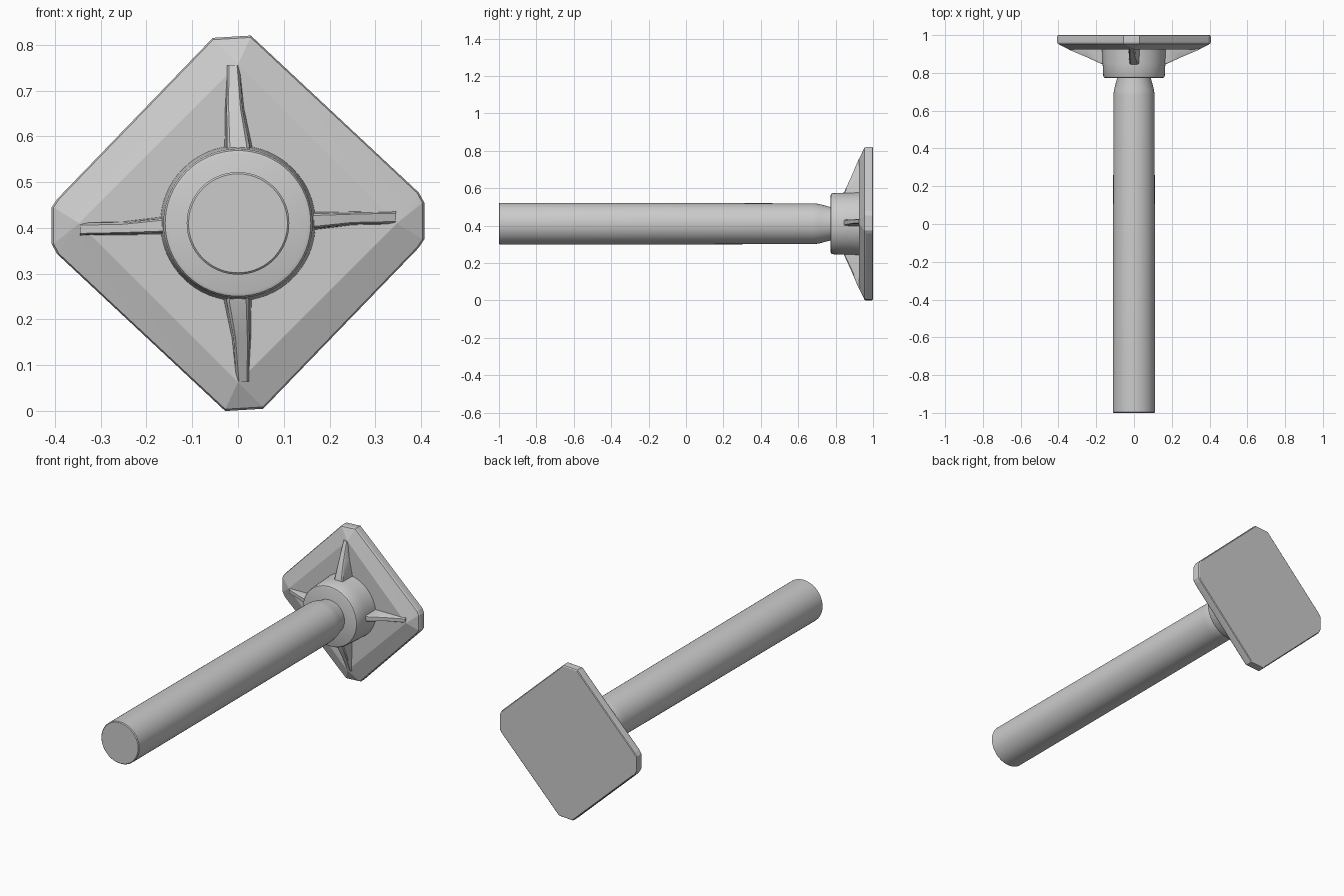
import bpy, bmesh, math

if "Cube" in bpy.data.objects:
    bpy.data.objects.remove(bpy.data.objects["Cube"])

CZ = 0.41  # height of the main axis


def finish(name, bm, angle=30):
    bmesh.ops.remove_doubles(bm, verts=bm.verts, dist=1e-5)
    bmesh.ops.recalc_face_normals(bm, faces=bm.faces)
    me = bpy.data.meshes.new(name)
    bm.to_mesh(me)
    bm.free()
    ob = bpy.data.objects.new(name, me)
    bpy.context.collection.objects.link(ob)
    ob.location.z = CZ
    bpy.ops.object.select_all(action='DESELECT')
    ob.select_set(True)
    bpy.context.view_layer.objects.active = ob
    bpy.ops.object.shade_smooth_by_angle(angle=math.radians(angle))
    return ob


def loft(bm, loops):
    """Skin a stack of equal-length closed loops and cap both ends."""
    rings = [[bm.verts.new(p) for p in loop] for loop in loops]
    n = len(rings[0])
    for a, b in zip(rings, rings[1:]):
        for i in range(n):
            j = (i + 1) % n
            bm.faces.new((a[i], a[j], b[j], b[i]))
    bm.faces.new(rings[0])
    bm.faces.new(rings[-1])


def turned(name, profile, n=64):
    """Round part along y from (y, radius) pairs."""
    bm = bmesh.new()
    loft(bm, [[(r * math.cos(2 * math.pi * i / n), y, r * math.sin(2 * math.pi * i / n))
               for i in range(n)] for y, r in profile])
    return finish(name, bm)


# Long shaft with a tapered neck
turned("shaft", [(-1.0, 0.108), (-0.996, 0.112), (-0.8, 0.112), (0.68, 0.109),
                 (0.71, 0.106), (0.77, 0.09), (0.80, 0.09)])

# Hub collar
turned("hub", [(0.773, 0.152), (0.776, 0.159), (0.783, 0.163), (0.85, 0.166),
               (0.94, 0.17)])

# Diamond plate: clipped-corner rim, chamfered to a four-cornered front face
half = [(-0.055, 0.405), (0.028, 0.41), (0.395, 0.067), (0.407, 0.045), (0.407, -0.035), (0.395, -0.053)]
outline = half + [(-x, -z) for x, z in half]
tips = [(0, 0.347)] * 2 + [(0.347, 0)] * 4 + [(0, -0.347)] * 2 + [(-0.347, 0)] * 4


def ring(points, s, y):
    return [(x * s, y, z * s) for x, z in points]


bm = bmesh.new()
loft(bm, [ring(outline, 0.985, 1.0), ring(outline, 0.997, 0.997), ring(outline, 1, 0.99),
          ring(outline, 1, 0.962), ring(outline, 0.99, 0.954)])
bmesh.ops.delete(bm, geom=[f for f in bm.faces if all(v.co.y < 0.955 for v in f.verts)],
                 context='FACES_ONLY')
n = len(outline)
outer = [bm.verts.new(p) for p in ring(outline, 0.99, 0.954)]
inner = [bm.verts.new(p) for p in ring(tips, 1, 0.925)]
for i in range(n):
    j = (i + 1) % n
    if tips[i] == tips[j]:
        bm.faces.new((outer[i], outer[j], inner[i]))
    else:
        bm.faces.new((outer[i], outer[j], inner[j], inner[i]))
bm.faces.new([inner[i] for i in (0, 2, 6, 8)])
finish("plate", bm, 10)


# Tapered gusset ribs: each section is (distance, crest y, side a, side b)
def rib(name, turn, sections):
    bm = bmesh.new()
    c, s = math.cos(turn), math.sin(turn)
    loops = []
    for d, y, a, b in sections:
        m = 0.1 * (b - a)
        pts = [(a, 0.935), (a + m, y + 0.005), (a + 2 * m, y),
               (b - 2 * m, y), (b - m, y + 0.005), (b, 0.935)]
        loops.append([(t * c + d * s, yy, d * c - t * s) for t, yy in pts])
    loft(bm, loops)
    finish(name, bm)


upright = [(0.14, 0.842, -0.03, 0.033), (0.17, 0.846, -0.03, 0.031),
           (0.25, 0.883, -0.029, 0.014), (0.345, 0.923, -0.026, 0.004)]
sideways = [(0.14, 0.842, -0.025, 0.014), (0.17, 0.846, -0.025, 0.014),
            (0.25, 0.883, -0.026, 0.004), (0.345, 0.923, -0.028, 0.002)]
for k, side in enumerate(("top", "right", "bottom", "left")):
    rib("rib_" + side, k * math.pi / 2, sideways if k % 2 else upright)
